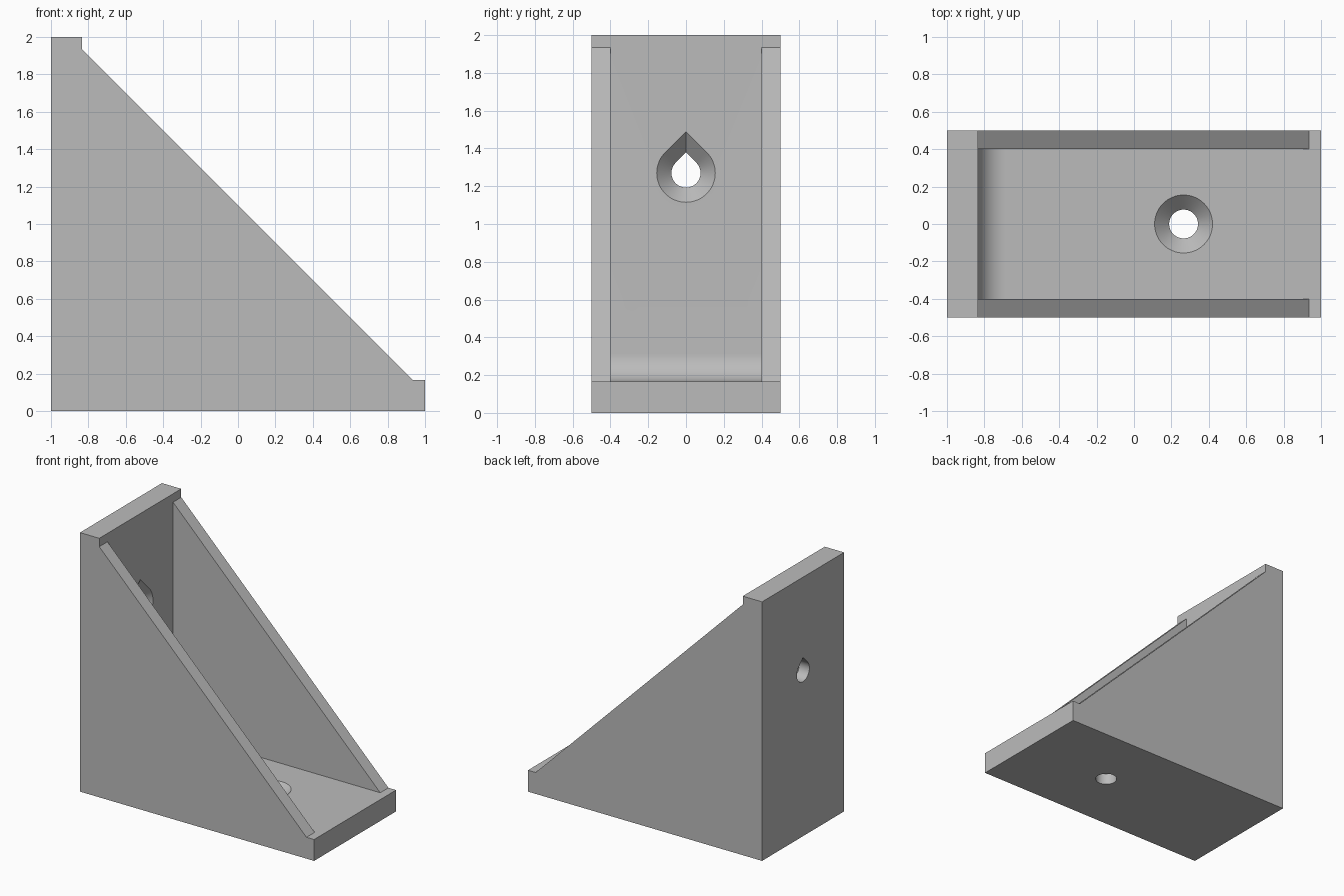
import bpy, bmesh, math

if "Cube" in bpy.data.objects:
    bpy.data.objects.remove(bpy.data.objects["Cube"], do_unlink=True)

T = 0.165        # plate thickness
HALF = 0.5       # half width
INNER = 0.4      # half width between the side walls
FILLET = 0.15    # radius of the inside corner
STEPS = 16       # segments of the inside corner
BORE, SINK = 0.077, 0.155

grey = bpy.data.materials.new("plain grey")
grey.use_nodes = True
colour = (0.5, 0.5, 0.5, 1)
grey.diffuse_color = colour
grey.node_tree.nodes["Principled BSDF"].inputs["Base Color"].default_value = colour


def loft(name, sections):
    """Solid skinned through matching closed sections."""
    bm = bmesh.new()
    rings = [[bm.verts.new(p) for p in s] for s in sections]
    for a, b in zip(rings, rings[1:]):
        for i in range(len(a)):
            j = (i + 1) % len(a)
            bm.faces.new((a[i], a[j], b[j], b[i]))
    bm.faces.new(rings[0])
    bm.faces.new(rings[-1])
    bmesh.ops.remove_doubles(bm, verts=bm.verts, dist=1e-5)
    bmesh.ops.dissolve_limit(bm, angle_limit=math.radians(0.5),
                             verts=bm.verts, edges=bm.edges)
    bmesh.ops.recalc_face_normals(bm, faces=bm.faces)
    mesh = bpy.data.meshes.new(name)
    bm.to_mesh(mesh)
    bm.free()
    mesh.materials.append(grey)
    obj = bpy.data.objects.new(name, mesh)
    bpy.context.collection.objects.link(obj)
    return obj


def hole_outline(radius, teardrop):
    """Circle, or a circle whose top is drawn out to a 45 degree point."""
    pts = []
    for i in range(64):
        a = math.tau * i / 64
        if not teardrop or not 8 < i < 24:
            pts.append((radius * math.cos(a), radius * math.sin(a)))
        elif i == 16:
            pts.append((0, radius * math.sqrt(2)))
    return pts


def screw_hole(name, place, teardrop):
    """Countersunk cutter; place maps (u, v, depth) to a point."""
    steps = [(-0.1, BORE), (T - SINK + BORE, BORE), (T + 0.02, SINK + 0.02)]
    return loft(name, [[place(u, v, d) for u, v in hole_outline(r, teardrop)]
                       for d, r in steps])


# Body: side wall, open L-shaped middle with rounded corner, side wall
edge = -1 + T
toe, peak = (0.935, T), (edge, 1.935)
slope, corner = [], []
for i in range(STEPS + 1):
    t = (i + 1) / (STEPS + 2)
    slope.append((toe[0] + (peak[0] - toe[0]) * t, toe[1] + (peak[1] - toe[1]) * t))
    a = math.pi / 2 * i / STEPS
    corner.append((edge + FILLET * (1 - math.sin(a)), T + FILLET * (1 - math.cos(a))))


def section(y, run):
    profile = [(-1, 0), (1, 0), (1, T), toe] + run + [peak, (edge, 2), (-1, 2)]
    return [(x, y, z) for x, z in profile]


body = loft("corner_bracket", [
    section(-HALF, slope), section(-INNER, slope), section(-INNER, corner),
    section(INNER, corner), section(INNER, slope), section(HALF, slope)])

# Screw holes in the base and the upright
cutters = [
    screw_hole("base_hole_cutter", lambda u, v, d: (0.265 + u, v, d), False),
    screw_hole("upright_hole_cutter", lambda u, v, d: (-1 + d, u, 1.27 + v), True)]

bpy.context.view_layer.objects.active = body
body.select_set(True)
for cutter in cutters:
    cut = body.modifiers.new(cutter.name, "BOOLEAN")
    cut.operation = "DIFFERENCE"
    cut.solver = "EXACT"
    cut.object = cutter
    bpy.ops.object.modifier_apply(modifier=cut.name)
    bpy.data.objects.remove(cutter, do_unlink=True)

bpy.ops.object.shade_smooth_by_angle(angle=math.radians(30))
